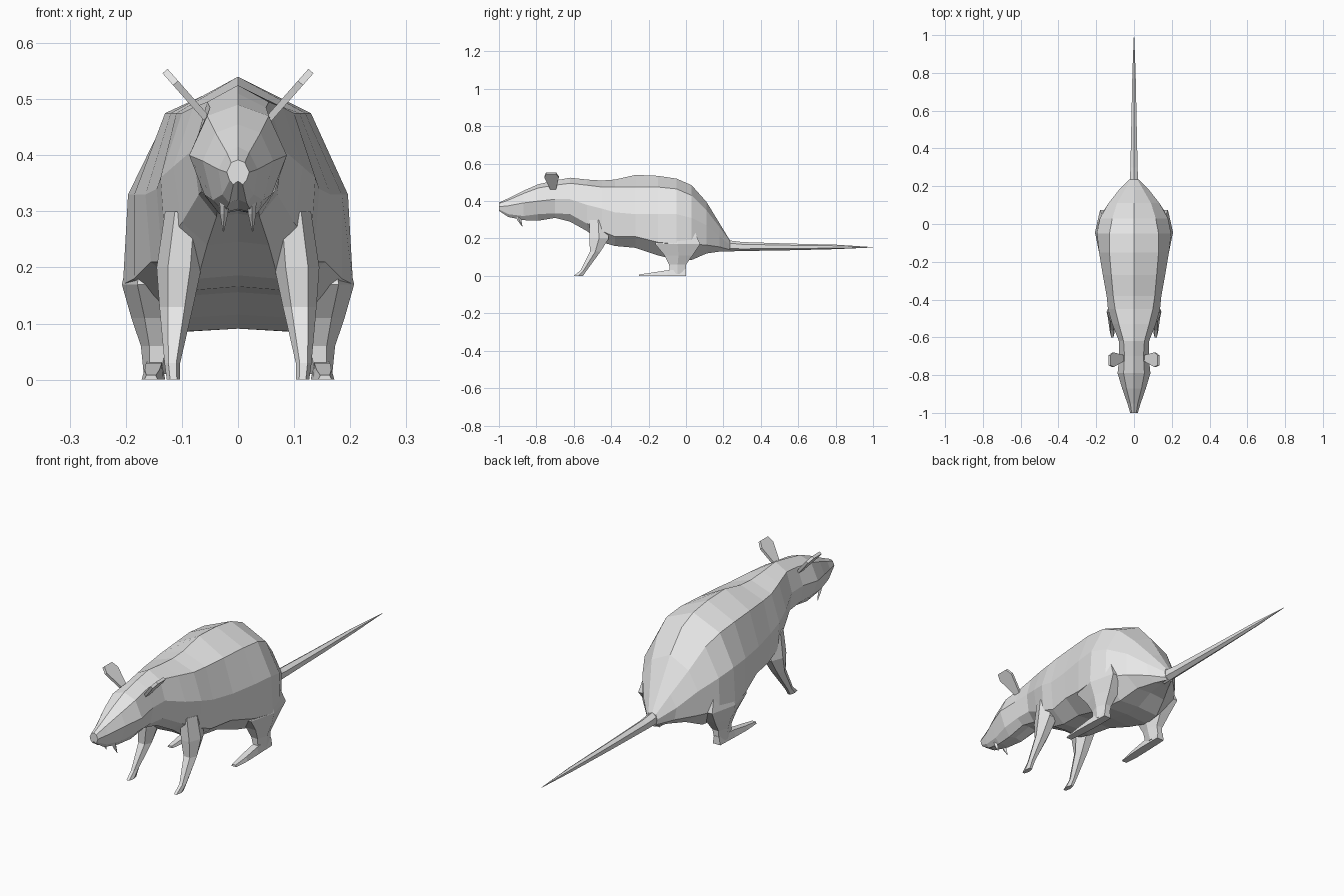
import bpy, bmesh, math
from mathutils import Vector

fur = bpy.data.materials.new("light_grey")
fur.diffuse_color = (0.8, 0.8, 0.8, 1)


def loft(name, rings):
    """Skin a list of equal-length point rings and close both ends."""
    bm = bmesh.new()
    loops = [[bm.verts.new(p) for p in ring] for ring in rings]
    n = len(loops[0])
    for a, b in zip(loops, loops[1:]):
        for i in range(n):
            j = (i + 1) % n
            bm.faces.new((a[i], a[j], b[j], b[i]))
    bm.faces.new(loops[0][::-1])
    bm.faces.new(loops[-1])
    bmesh.ops.recalc_face_normals(bm, faces=bm.faces)
    mesh = bpy.data.meshes.new(name)
    bm.to_mesh(mesh)
    bm.free()
    mesh.materials.append(fur)
    obj = bpy.data.objects.new(name, mesh)
    bpy.context.collection.objects.link(obj)
    return obj


def pair(name, rings):
    """Build a part on both sides of the body."""
    for side, s in (("left", 1), ("right", -1)):
        loft(f"{side}_{name}", [[(s * p[0], p[1], p[2]) for p in r] for r in rings])


def flat_ring(z, cx, hx, cy, hy, n=6):
    """Horizontal ring for limbs."""
    return [(cx + hx * math.cos(2 * math.pi * k / n),
             cy + hy * math.sin(2 * math.pi * k / n) / 0.866, z) for k in range(n)]


def body_ring(y, zt, xs, zs, xd, zd, xl, zl, zb):
    """Upright ring: spine, shoulder edge, flank, lower edge, belly."""
    half = [(xs, zs), (xd, zd), (xl, zl), (xl * 0.55, zb)]
    pts = [(0, zt)] + half + [(0, zb + 0.006)] + [(-x, z) for x, z in half[::-1]]
    return [(x, y, z) for x, z in pts]


# Head and torso sections from nose to rump
head = [
    (-1.0, .392, .012, .387, .02, .37, .015, .355, .348),
    (-.95, .415, .02, .405, .035, .375, .028, .33, .315),
    (-.87, .455, .04, .44, .063, .39, .045, .32, .298),
    (-.79, .49, .055, .47, .087, .40, .06, .33, .295),
    (-.70, .51, .05, .485, .078, .41, .065, .335, .31),
    (-.62, .525, .055, .495, .08, .41, .07, .33, .29),
]
torso = [
    (-.53, .515, .08, .485, .115, .38, .10, .28, .24),
    (-.45, .51, .10, .475, .138, .36, .13, .24, .18),
    (-.38, .515, .11, .475, .145, .34, .135, .21, .16),
    (-.27, .54, .12, .475, .165, .33, .155, .21, .15),
    (-.15, .535, .13, .475, .185, .33, .185, .18, .11),
    (-.05, .52, .13, .465, .196, .33, .205, .17, .085),
    (.03, .485, .115, .43, .18, .31, .185, .17, .085),
    (.11, .395, .09, .35, .135, .27, .135, .165, .12),
    (.18, .28, .05, .26, .08, .21, .07, .155, .13),
    (.235, .19, .018, .185, .025, .165, .018, .14, .13),
]
loft("body", [body_ring(*s) for s in head + torso])

# Tapering tail
tail = []
for y, z, hx, hz in ((.20, .162, .026, .032), (.30, .157, .022, .024),
                     (.55, .155, .016, .018), (.80, .155, .010, .012),
                     (1.0, .153, .001, .001)):
    tail.append([(hx * math.cos(k * math.pi / 3 + math.pi / 2), y,
                  z + hz * math.sin(k * math.pi / 3 + math.pi / 2)) for k in range(6)])
loft("tail", tail)

# Front legs
pair("front_leg", [flat_ring(*r) for r in (
    (.30, .095, .035, -.47, .045), (.20, .105, .04, -.465, .052),
    (.13, .11, .03, -.485, .028), (.03, .117, .014, -.547, .017),
    (0, .115, .012, -.575, .025))])

# Hind legs with thigh and shank
pair("hind_leg", [flat_ring(*r) for r in (
    (.28, .145, .035, -.05, .08), (.17, .152, .055, -.045, .12),
    (.11, .143, .047, -.04, .075), (.06, .143, .030, -.045, .045),
    (.01, .148, .020, -.045, .042))])

# Long hind feet
pair("hind_foot", [[(cx - w, y, 0), (cx + w, y, 0), (cx + w * .7, y, h), (cx - w * .7, y, h)]
                   for y, cx, w, h in ((0, .148, .018, .035), (-.10, .150, .020, .03),
                                       (-.18, .153, .019, .018), (-.25, .155, .012, .008))])

# Thin flared ears
base, tip = Vector((.055, 0, .465)), Vector((.13, 0, .55))
normal = Vector((.085, 0, -.075)).normalized() * .006
ear = []
for t, y0, y1 in ((0, -.725, -.695), (.75, -.757, -.680), (1, -.748, -.695)):
    c = base.lerp(tip, t)
    ear.append([c + normal + Vector((0, y0, 0)), c + normal + Vector((0, y1, 0)),
                c - normal + Vector((0, y1, 0)), c - normal + Vector((0, y0, 0))])
pair("ear", ear)

# Pointed teeth
pair("tooth", [flat_ring(.325, .024, .009, -.90, .012, 4),
               flat_ring(.295, .025, .007, -.89, .009, 4),
               flat_ring(.264, .026, .001, -.875, .001, 4)])
